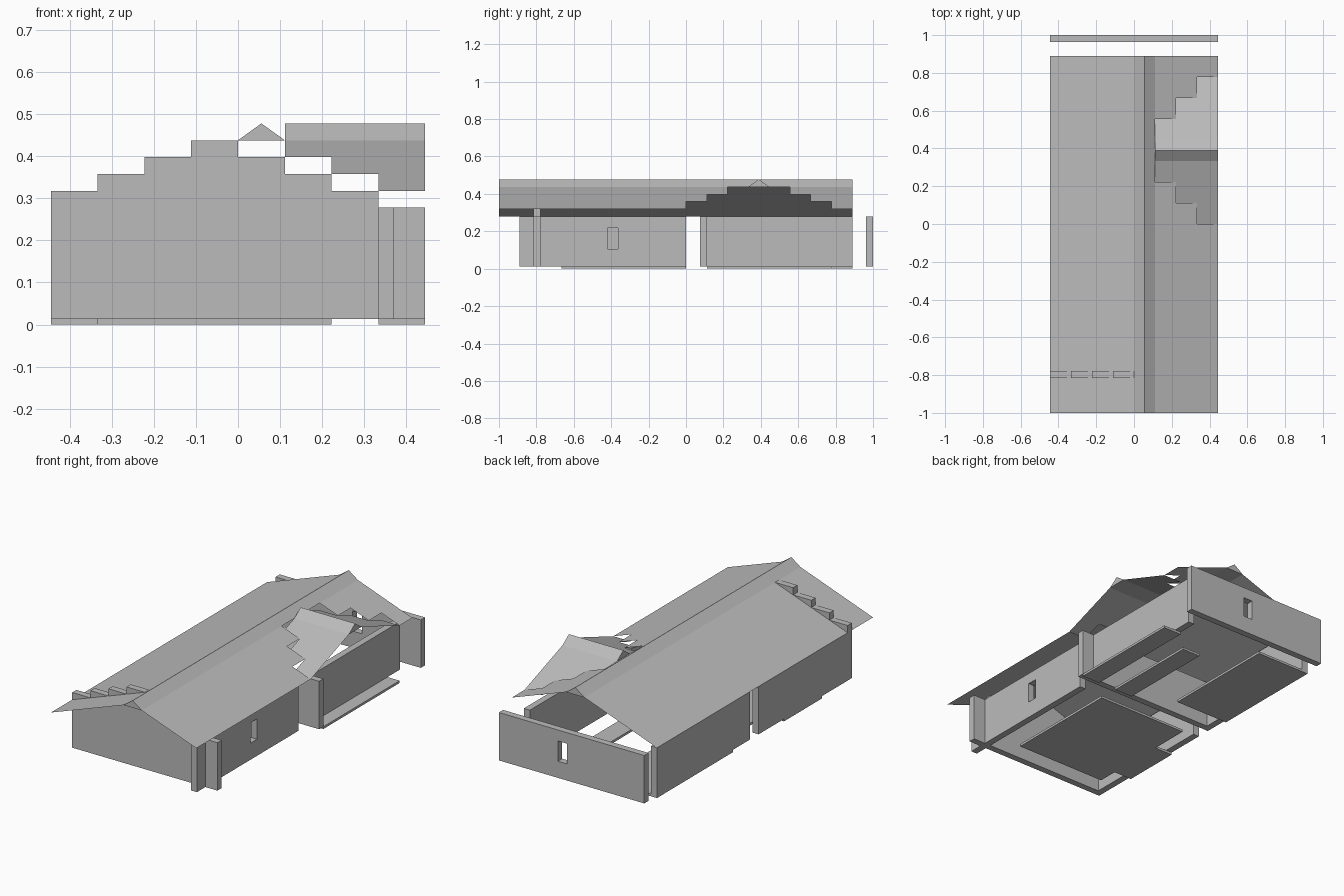
import bpy, bmesh

cube = bpy.data.objects.get("Cube")
if cube:
    bpy.data.objects.remove(cube, do_unlink=True)

U = 1 / 9            # tile size
STEP = 0.04          # rise of the roof per tile
W = 4 * U            # half width of the house
T = U / 3            # wall thickness
BASE, EAVE = 0.013, 0.278
RIDGE, PEAK = EAVE + 4 * STEP, 0.478

plaster = bpy.data.materials.new("mid_grey")
plaster.use_nodes = True
grey = (0.5, 0.5, 0.5, 1)
plaster.diffuse_color = grey
plaster.node_tree.nodes["Principled BSDF"].inputs["Base Color"].default_value = grey


def add_mesh(name, bm):
    mesh = bpy.data.meshes.new(name)
    bm.to_mesh(mesh)
    bm.free()
    mesh.materials.append(plaster)
    obj = bpy.data.objects.new(name, mesh)
    bpy.context.scene.collection.objects.link(obj)
    return obj


def prism(name, outline, place, offset):
    """Extrude a 2D outline; place() maps it into 3D."""
    bm = bmesh.new()
    face = bm.faces.new([bm.verts.new(place(*p)) for p in outline])
    new = bmesh.ops.extrude_face_region(bm, geom=[face])["geom"]
    moved = [v for v in new if isinstance(v, bmesh.types.BMVert)]
    bmesh.ops.translate(bm, vec=offset, verts=moved)
    bmesh.ops.recalc_face_normals(bm, faces=bm.faces)
    return add_mesh(name, bm)


def box(name, x0, x1, y0, y1, z0=BASE, z1=EAVE):
    outline = [(x0, y0), (x1, y0), (x1, y1), (x0, y1)]
    return prism(name, outline, lambda x, y: (x, y, z0), (0, 0, z1 - z0))


def cut_window(wall, x0, x1, y0, y1):
    cutter = box("window_cutter", x0, x1, y0, y1, 0.105, 0.217)
    cutter.hide_render = True
    mod = wall.modifiers.new("window", "BOOLEAN")
    mod.operation = "DIFFERENCE"
    mod.solver = "EXACT"
    mod.object = cutter
    bpy.context.view_layer.objects.active = wall
    bpy.ops.object.modifier_apply(modifier=mod.name)
    bpy.data.objects.remove(cutter, do_unlink=True)


def sheet(name, quads, up=True):
    """Single-sided sheets, facing up or down."""
    bm = bmesh.new()
    for quad in quads:
        face = bm.faces.new([bm.verts.new(p) for p in quad])
        face.normal_update()
        if (face.normal.z > 0) != up:
            face.normal_flip()
    bmesh.ops.remove_doubles(bm, verts=bm.verts, dist=0.0005)
    return add_mesh(name, bm)


def slope_x(x0, z0, x1, z1, y0, y1):
    return [(x0, y0, z0), (x1, y0, z1), (x1, y1, z1), (x0, y1, z0)]


def slope_y(y0, z0, y1, z1, x0, x1):
    return [(x0, y0, z0), (x1, y0, z0), (x1, y1, z1), (x0, y1, z1)]


# Front gable wall with stepped top
FRONT = -7 * U - T
tops = [EAVE + k * STEP for k in (1, 2, 3, 4, 3, 2, 1, 0)]
outline = [(W, BASE), (-W, BASE)]
for i, top in enumerate(tops):
    outline += [(-W + i * U, top), (-W + (i + 1) * U, top)]
prism("front_wall", outline, lambda x, z: (x, FRONT, z), (0, T, 0))

# Side, cross and back walls
right_wall = box("right_front_wall", 3 * U, 3 * U + T, -8 * U, 0)
cut_window(right_wall, 0.3, 0.4, -0.42, -0.363)
box("right_rear_wall", 3 * U, 3 * U + T, U, 8 * U)
box("left_front_wall", -W, -W + T, FRONT + T, 0)
box("left_rear_wall", -W, -W + T, U, 8 * U)
box("cross_wall", -W, W, U - T, U)
back_wall = box("back_wall", -W, W, 1 - T, 1)
cut_window(back_wall, 0.028, 0.084, 0.9, 1.1)

# Floor slabs, in tile units
slabs = {
    "front_floor": (-3, 2, -6, 0),
    "front_floor_bay": (-4, -3, -5, -2),
    "rear_left_floor": (-4, -1, 2, 8),
    "rear_middle_floor": (1, 2, 1, 6),
    "rear_right_floor": (3, 4, 1, 7),
}
for name, area in slabs.items():
    box(name, *[a * U for a in area], 0, BASE)

# Main roof, with a stepped opening under the cross gable
Y0, Y1 = -1, 8 * U
sheet("left_roof", [slope_x(-W, EAVE, 0, RIDGE, Y0, Y1)])
right_quads = []
for k in range(3):
    xa, za = (k + 1) * U, RIDGE - k * STEP
    for span in ((Y0, (2 - k) * U), ((5 + k) * U, Y1)):
        right_quads.append(slope_x(xa, za, xa + U, za - STEP, *span))
sheet("right_roof", right_quads)

# Cross gable: square tiles overlapping the main slope
valley, inner, rear = [], [], []
for k in range(3):
    hi = RIDGE - k * STEP
    lo, xa = hi - STEP, (k + 1) * U
    ya, yb = (3 - k) * U, (4 + k) * U
    valley.append(slope_y(ya - U, lo, ya, hi, xa, xa + U))
    if k < 2:
        inner.append(slope_y(ya - U, lo, ya, hi, xa + U, W))
    rear.append(slope_y(yb, hi, yb + U, lo, xa, W))
sheet("gable_valley_tiles", valley)
sheet("gable_front_slope", inner, up=False)
sheet("gable_rear_slope", rear, up=False)

# Ridge caps
prism("main_ridge_cap", [(0, RIDGE), (U, RIDGE), (U / 2, PEAK)],
      lambda x, z: (x, Y0, z), (0, Y1 - Y0, 0))
prism("gable_ridge_cap", [(3 * U, RIDGE), (4 * U, RIDGE), (3.5 * U, PEAK)],
      lambda y, z: (U, y, z), (3 * U, 0, 0))
